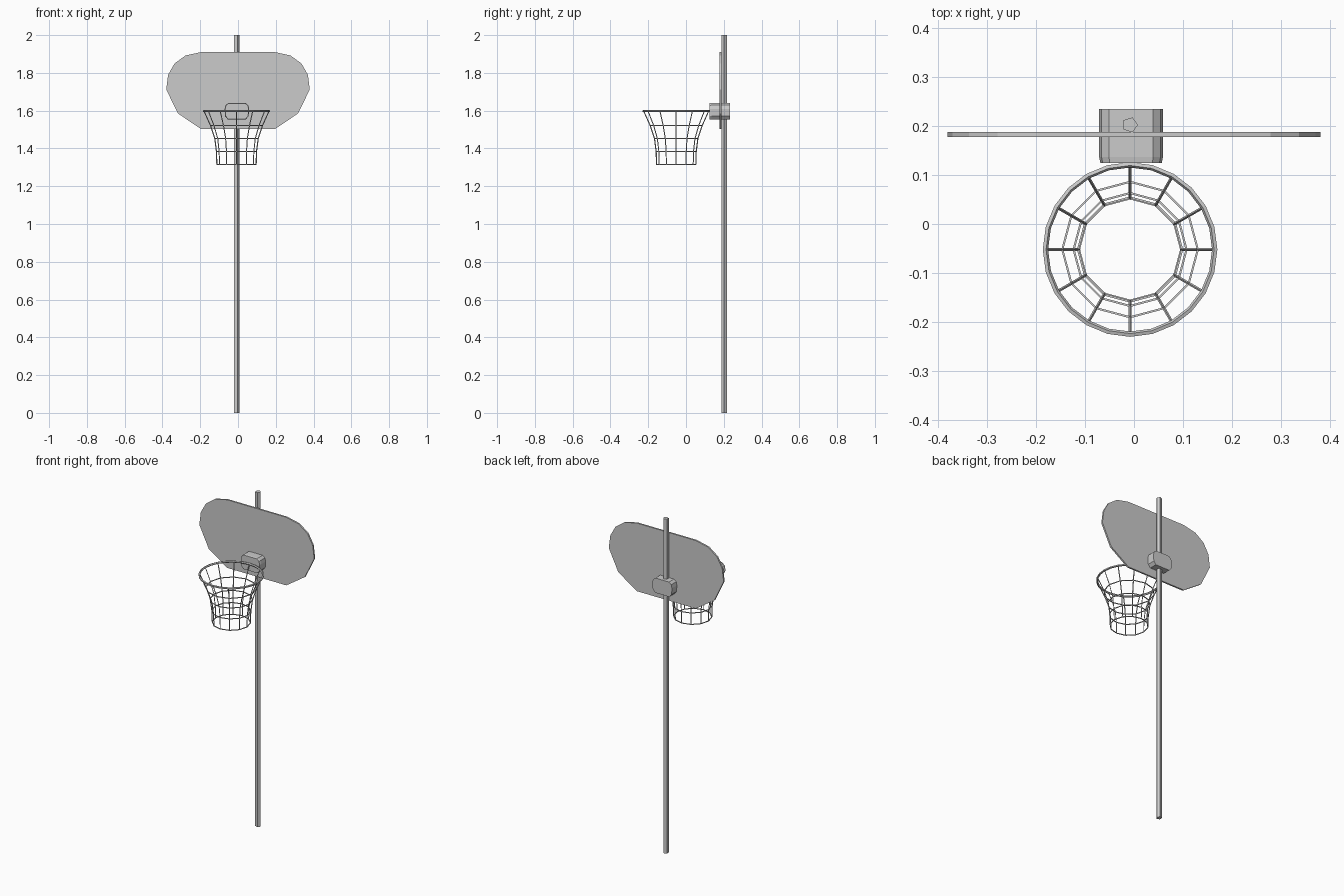
import bpy, bmesh
from math import sin, cos, pi
from mathutils import Vector

if "Cube" in bpy.data.objects:
    bpy.data.objects.remove(bpy.data.objects["Cube"])

CX, RIM_Y = -0.008, -0.052      # shared centre line and hoop centre


def make_object(name, bm):
    bmesh.ops.recalc_face_normals(bm, faces=bm.faces)
    mesh = bpy.data.meshes.new(name)
    bm.to_mesh(mesh)
    bm.free()
    ob = bpy.data.objects.new(name, mesh)
    bpy.context.collection.objects.link(ob)
    return ob


def loft(name, sections):
    """Skin a list of equal-length point loops and cap both ends."""
    bm = bmesh.new()
    loops = [[bm.verts.new(p) for p in s] for s in sections]
    n = len(loops[0])
    for a, b in zip(loops, loops[1:]):
        for i in range(n):
            bm.faces.new((a[i], a[(i + 1) % n], b[(i + 1) % n], b[i]))
    bm.faces.new(loops[0])
    bm.faces.new(loops[-1])
    return make_object(name, bm)


def mirrored(half):
    """Close a right-hand XZ outline by mirroring it about x = 0."""
    return half + [(-x, z) for x, z in reversed(half)]


def wire_ring(bm, radius, z, thick, segs, sides):
    """Faceted ring lying flat around the hoop axis."""
    loops = []
    for i in range(segs):
        a = 2 * pi * i / segs
        loops.append([bm.verts.new((
            CX + (radius + thick * cos(t)) * cos(a),
            RIM_Y + (radius + thick * cos(t)) * sin(a),
            z + thick * sin(t)))
            for t in (2 * pi * (j + 0.5) / sides for j in range(sides))])
    for i in range(segs):
        a, b = loops[i], loops[(i + 1) % segs]
        for j in range(sides):
            k = (j + 1) % sides
            bm.faces.new((a[j], b[j], b[k], a[k]))


# Five-sided pole
circle = [(CX + 0.016 * cos(2 * pi * i / 5), 0.202 + 0.016 * sin(2 * pi * i / 5))
          for i in range(5)]
loft("pole", [[(x, y, z) for x, y in circle] for z in (0, 2)])

# Fan-shaped backboard
board = mirrored([(0.196, 1.503), (0.318, 1.585), (0.380, 1.712), (0.370, 1.79),
                  (0.336, 1.85), (0.278, 1.892), (0.196, 1.91)])
loft("backboard", [[(x, y, z) for x, z in board] for y in (0.177, 0.187)])

# Chamfered mounting bracket with a slightly narrower front plate
block = mirrored([(0.047, -0.044), (0.062, -0.026), (0.065, 0.012),
                  (0.060, 0.032), (0.045, 0.044)])
def bracket_section(y, s):
    return [(CX + 0.002 + x * s, y, 1.597 + z * s) for x, z in block]
loft("bracket", [bracket_section(y, s) for y, s in
                 ((0.124, 0.96), (0.136, 1.0), (0.234, 1.0))])

# Rim
bm = bmesh.new()
wire_ring(bm, 0.173, 1.598, 0.006, 24, 5)
make_object("rim", bm)

# Net: four hoops joined by twelve strands
rows = [(0.172, 1.598), (0.138, 1.522), (0.115, 1.453), (0.106, 1.384), (0.104, 1.315)]
bm = bmesh.new()
for r, z in rows[1:]:
    wire_ring(bm, r, z, 0.003, 12, 4)
make_object("net_hoops", bm)

bm = bmesh.new()
for i in range(12):
    a = 2 * pi * i / 12
    out, side = Vector((cos(a), sin(a), 0)), Vector((-sin(a), cos(a), 0))
    prev = None
    for r, z in rows:
        c = Vector((CX, RIM_Y, z)) + out * r
        loop = [bm.verts.new(c + d * 0.003) for d in (out, side, -out, -side)]
        if prev:
            for j in range(4):
                k = (j + 1) % 4
                bm.faces.new((prev[j], prev[k], loop[k], loop[j]))
        else:
            bm.faces.new(loop)
        prev = loop
    bm.faces.new(prev)
make_object("net_strands", bm)
